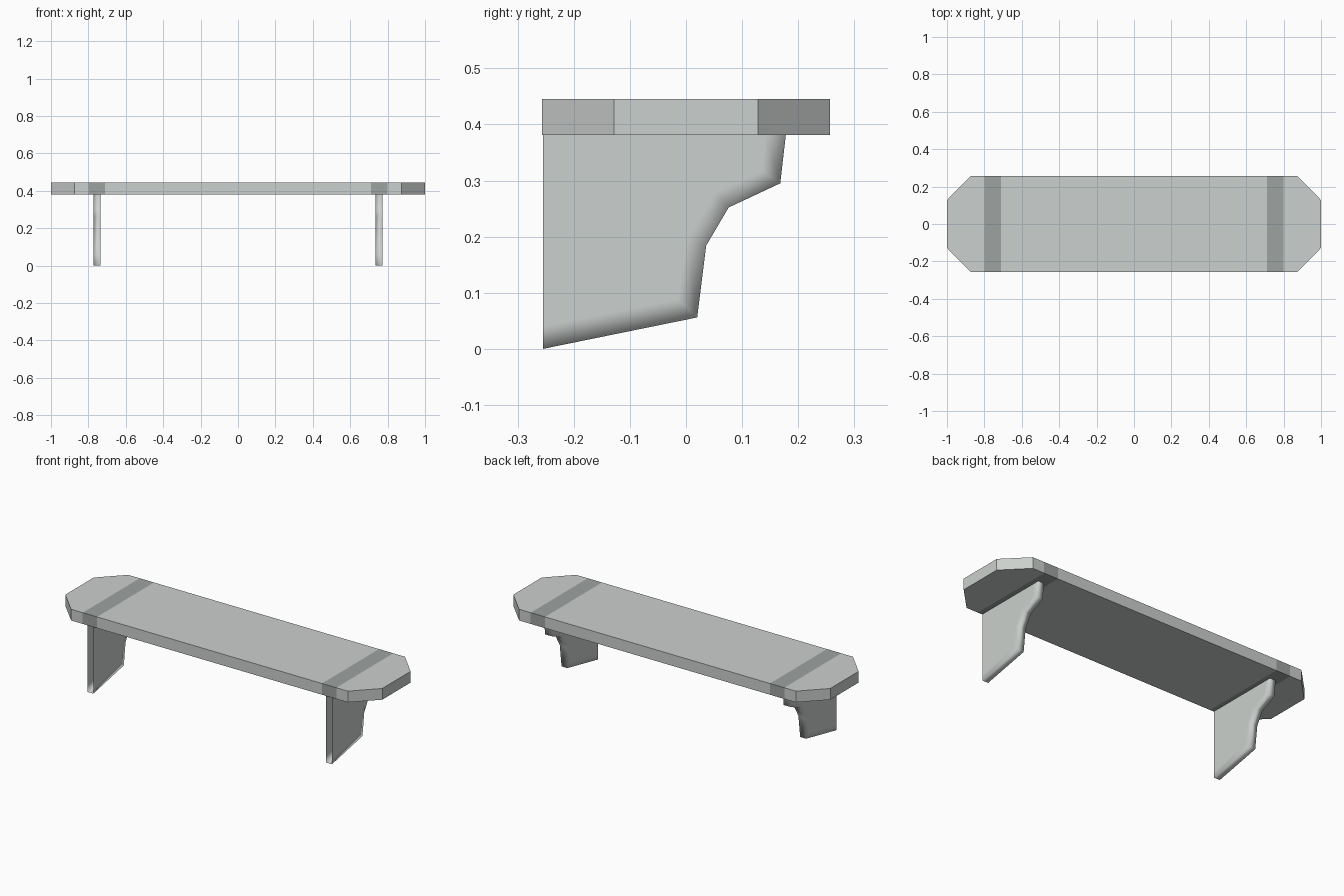
import bpy
import bmesh

cube = bpy.data.objects.get("Cube")
if cube:
    bpy.data.objects.remove(cube, do_unlink=True)


def make_material(name, color):
    mat = bpy.data.materials.new(name)
    mat.use_nodes = True
    mat.diffuse_color = color
    mat.node_tree.nodes["Principled BSDF"].inputs["Base Color"].default_value = color
    return mat


def make_object(name, bm, *materials):
    mesh = bpy.data.meshes.new(name)
    bm.to_mesh(mesh)
    bm.free()
    for mat in materials:
        mesh.materials.append(mat)
    obj = bpy.data.objects.new(name, mesh)
    bpy.context.collection.objects.link(obj)
    return obj


light_grey = make_material("light grey", (0.60, 0.63, 0.61, 1))
dark_grey = make_material("dark grey", (0.34, 0.36, 0.35, 1))

# Shelf board: a chamfered slab, cut so that two darker bands wrap around it
BOTTOM, TOP = 0.381, 0.445
BAND_IN, BAND_OUT = 0.71, 0.8
corner = [(1, 0.128), (0.873, 0.257)]
outline = (corner + [(-x, y) for x, y in reversed(corner)]
           + [(-x, -y) for x, y in corner] + [(x, -y) for x, y in reversed(corner)])
bm = bmesh.new()
base = bm.faces.new([bm.verts.new((x, y, BOTTOM)) for x, y in outline])
walls = bmesh.ops.extrude_face_region(bm, geom=[base], use_keep_orig=True)
bmesh.ops.translate(bm, vec=(0, 0, TOP - BOTTOM),
                    verts=[v for v in walls["geom"] if isinstance(v, bmesh.types.BMVert)])
for x in (-BAND_OUT, -BAND_IN, BAND_IN, BAND_OUT):
    bmesh.ops.bisect_plane(bm, geom=bm.verts[:] + bm.edges[:] + bm.faces[:],
                           plane_co=(x, 0, 0), plane_no=(1, 0, 0))
bmesh.ops.recalc_face_normals(bm, faces=bm.faces)
for face in bm.faces:
    x = abs(face.calc_center_median().x)
    face.material_index = int(BAND_IN < x < BAND_OUT)
make_object("shelf_board", bm, light_grey, dark_grey)

# Bracket profile (y, z): outer edge and the inner edge of its soft rim
FRONT = -0.255
outer = [(FRONT, 0), (0.02, 0.056), (0.036, 0.184), (0.076, 0.252),
         (0.168, 0.295), (0.178, 0.382)]
inner = [(FRONT, 0.04), (-0.014, 0.088), (0.002, 0.194), (0.052, 0.278),
         (0.136, 0.317), (0.142, 0.382)]


def make_bracket(name, center_x, thickness=0.037):
    """Hollow bracket, open at the wall side and under the board."""
    bm = bmesh.new()
    rims = []
    for side in (-1, 1):
        x = center_x + side * thickness / 2
        rim = [bm.verts.new((x, y, z)) for y, z in outer]
        inset = [bm.verts.new((x, y, z)) for y, z in inner]
        faces = [inset + [bm.verts.new((x, FRONT, inner[-1][1]))]]
        faces += [[rim[i], rim[i + 1], inset[i + 1], inset[i]] for i in range(len(rim) - 1)]
        for verts in faces:
            bm.faces.new(verts[::side])
        rims.append(rim)
    a, b = rims
    for i in range(len(a) - 1):
        bm.faces.new((a[i], a[i + 1], b[i + 1], b[i]))
    for face in bm.faces:
        face.smooth = True
    return make_object(name, bm, light_grey)


make_bracket("left_bracket", 0.753)
make_bracket("right_bracket", -0.753)
